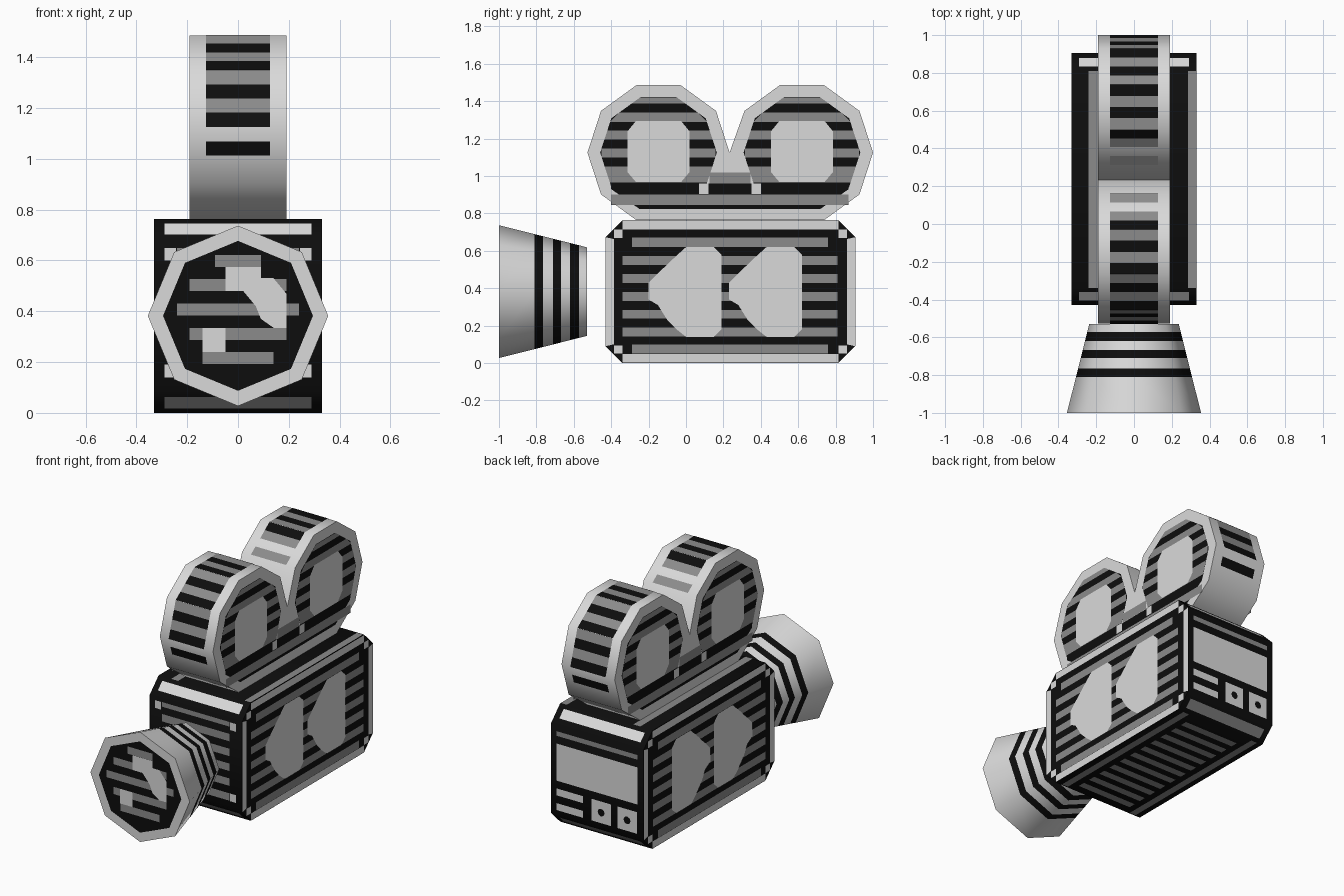
import bpy, bmesh, math
from mathutils import Vector

if "Cube" in bpy.data.objects:
    bpy.data.objects.remove(bpy.data.objects["Cube"])


def material(name, v):
    m = bpy.data.materials.new(name)
    m.diffuse_color = (v, v, v, 1)
    m.use_nodes = True
    m.node_tree.nodes["Principled BSDF"].inputs["Base Color"].default_value = m.diffuse_color
    return m


BLACK = material("black", 0.004)
MID = material("mid_grey", 0.26)
LIGHT = material("light_grey", 0.70)


def finish(name, bm, mats, smooth=True):
    me = bpy.data.meshes.new(name)
    bm.to_mesh(me)
    bm.free()
    ob = bpy.data.objects.new(name, me)
    bpy.context.collection.objects.link(ob)
    for m in mats:
        me.materials.append(m)
    if smooth:
        bpy.ops.object.select_all(action='DESELECT')
        ob.select_set(True)
        bpy.context.view_layer.objects.active = ob
        bpy.ops.object.shade_smooth_by_angle(angle=math.radians(50))
    return ob


def prism(name, profile, half, mat):
    """Extrude a (y, z) profile across x."""
    bm = bmesh.new()
    f = bm.faces.new([bm.verts.new((-half, y, z)) for y, z in profile])
    ext = bmesh.ops.extrude_face_region(bm, geom=[f])
    bmesh.ops.translate(bm, vec=(2 * half, 0, 0),
                        verts=[g for g in ext["geom"] if isinstance(g, bmesh.types.BMVert)])
    bmesh.ops.recalc_face_normals(bm, faces=bm.faces)
    return finish(name, bm, [mat])


def plates(name, mat, polys, to3d, normal, lift):
    """Thin painted details: 2D polygons placed on a plane, lifted slightly."""
    bm = bmesh.new()
    n = Vector(normal).normalized()
    for p in polys:
        f = bm.faces.new([bm.verts.new(Vector(to3d(a, b)) + n * lift) for a, b in p])
        f.normal_update()
        if f.normal.dot(n) < 0:
            f.normal_flip()
    return finish(name, bm, [mat], False)


def rect(a0, b0, a1, b1):
    return [(a0, b0), (a1, b0), (a1, b1), (a0, b1)]


def ngon(cy, cz, r, n):
    return [(cy + r * math.cos(2 * math.pi * k / n), cz + r * math.sin(2 * math.pi * k / n)) for k in range(n)]


# ---- camera body: chamfered block
Y0, Y1, H, C, W = -0.43, 0.905, 0.763, 0.09, 0.33
prism("camera_body", [(Y0 + C, 0), (Y1 - C, 0), (Y1, C), (Y1, H - C), (Y1 - C, H),
                      (Y0 + C, H), (Y0, H - C), (Y0, C)], W, BLACK)

# body side patterns
frame = [[(Y0, C), (Y0 + .045, C + .01), (Y0 + .045, H - C - .01), (Y0, H - C)],
         [(Y1, C), (Y1 - .045, C + .01), (Y1 - .045, H - C - .01), (Y1, H - C)],
         rect(Y0 + C, 0.003, Y1 - C, 0.048), rect(Y0 + C, H - .048, Y1 - C, H - .003)]
for y in (Y0 + .045, Y1 - .09):
    for z in (.05, H - .095):
        frame.append(rect(y, z, y + .045, z + .045))
bars = [rect(-.29, .05, .76, .10), rect(-.29, .62, .76, .67)]
bars += [rect(-.34, .141 + .096 * k, .81, .189 + .096 * k) for k in range(5)]
arrow = [(0, .62), (.15, .62), (.19, .58), (.19, .18), (.15, .14), (0, .14), (-.05, .18),
         (-.10, .23), (-.15, .31), (-.20, .34), (-.20, .43), (-.15, .48), (-.05, .575)]
arrows = [[(y + d, z) for y, z in arrow] for d in (0, .43)]
for s, side in ((1, "right"), (-1, "left")):
    on_side = lambda a, b: (s * W, a, b)
    plates(f"body_frame_{side}", LIGHT, frame, on_side, (s, 0, 0), .002)
    plates(f"body_bars_{side}", MID, bars, on_side, (s, 0, 0), .002)
    plates(f"body_arrows_{side}", LIGHT, arrows, on_side, (s, 0, 0), .005)

# bars on the four chamfers
for ye, dy in ((Y0, 1), (Y1, -1)):
    for up in (0, 1):
        def on_chamfer(a, t):
            z = C * (1 - t)
            return (a, ye + dy * C * t, H - z if up else z)
        plates("chamfer_bar", LIGHT if up else MID, [rect(-.29, .3, .29, .8)], on_chamfer,
               (0, -dy, 1 if up else -1), .002)

# body front, top and underside patterns
front = lambda a, b: (a, Y0, b)
plates("front_bars", MID, [rect(-.24, .141 + .096 * k, .24, .189 + .096 * k) for k in range(5)]
       + [rect(-.24, .62, .24, .65)], front, (0, -1, 0), .002)
plates("front_corner_marks", LIGHT, [rect(x, z, x + .045, z + .05) for x in (-.29, .245) for z in (.14, .60)],
       front, (0, -1, 0), .004)
plates("top_strips", MID, [rect(-.24, -.34, -.19, .81), rect(.285, -.34, .328, .81)],
       lambda a, b: (a, b, H), (0, 0, 1), .002)
plates("underside_bars", MID, [rect(-.2, -.28 + .096 * k, .2, -.232 + .096 * k) for k in range(11)]
       + [rect(x, -.33, x + .045, .81) for x in (-.29, .245)], lambda a, b: (a, b, 0), (0, 0, -1), .002)

# back panel, slots and buttons
back = lambda a, b: (a, Y1, b)
buttons = [(-.03, .19), (-.215, .19)]
plates("back_panel", LIGHT, [rect(-.29, .31, .29, .55), rect(.10, .215, .29, .26), rect(.10, .12, .29, .165)]
       + [rect(x - .07, z - .07, x + .07, z + .07) for x, z in buttons], back, (0, 1, 0), .002)
plates("back_button_dots", BLACK, [ngon(x, z, .025, 8) for x, z in buttons], back, (0, 1, 0), .005)
plates("back_top_bar", MID, [rect(-.29, .60, .29, .63)], back, (0, 1, 0), .002)

# ---- film magazine: two joined ten-sided reels
R, ZC, REELS, MW = 0.38, 1.125, (-0.147, 0.62), 0.19
left, right = ngon(REELS[0], ZC, R, 10), ngon(REELS[1], ZC, R, 10)
prism("film_magazine", left[0:9] [:8] + right[8:10] + right[0:5], MW, LIGHT)

# magazine side patterns
RI = .312
inset = [ngon(c, ZC, RI, 10) for c in REELS]
base = [(-.40, .96), (-.40, .93), (-.25, .825), (.72, .825), (.87, .93), (.87, .96)]
reel_bars = [rect(-.40, .845, .87, .90), rect(.125, .96, .345, 1.02)]
hubs = [rect(.07, .905, .12, .96), rect(.35, .905, .40, .96)]


def half_width(z):
    d = abs(z - ZC)
    a, b = (RI * math.sin(math.radians(q)) for q in (36, 72))
    c, e = (RI * math.cos(math.radians(q)) for q in (36, 72))
    return RI + (c - RI) * d / a if d < a else c + (e - c) * min(1, (d - a) / (b - a))


for c in REELS:
    for z0, z1 in ((1.387, 1.42), (1.29, 1.34), (1.195, 1.243), (1.10, 1.147), (.965, 1.05)):
        w0, w1 = half_width(z0), half_width(z1)
        reel_bars.append([(c - w0, z0), (c + w0, z0), (c + w1, z1), (c - w1, z1)])
    hubs.append([(c - .165, 1.02), (c - .12, .967), (c + .12, .967), (c + .165, 1.02),
                 (c + .165, 1.24), (c + .12, 1.295), (c - .12, 1.295), (c - .165, 1.24)])
for s, side in ((1, "right"), (-1, "left")):
    on_mag = lambda a, b: (s * MW, a, b)
    plates(f"reel_recess_{side}", BLACK, inset + [base], on_mag, (s, 0, 0), .002)
    plates(f"reel_bars_{side}", MID, reel_bars, on_mag, (s, 0, 0), .004)
    plates(f"reel_hubs_{side}", LIGHT, hubs, on_mag, (s, 0, 0), .006)

# stripes around the reel rims, mirrored from one reel to the other
seg = 2 * R * math.sin(math.pi / 10)
for c, m in ((REELS[0], 1), (REELS[1], -1)):
    ring = ngon(0, ZC, R, 10)
    stripes = [(4, MID)] + [(q, BLACK if q % 4 in (1, 3) else MID) for q in range(6, 20)] + [(21, BLACK)]
    for q, mat in stripes:
        k, t = q // 4, (q % 4) / 4
        a, b = Vector(ring[k]), Vector(ring[(k + 1) % 10])
        mid = (a + b) / 2
        plates("rim_stripe", mat, [rect(-.126, t, .126, t + .25)],
               lambda x, u: (x, c + m * (a + (b - a) * u)[0], (a + (b - a) * u)[1]),
               (0, m * mid[0], mid[1] - ZC), .002)

# ---- lens hood: eight-sided cone with black bands
LZ = 0.382
bm = bmesh.new()
rings = []
for y in (-1, -.81, -.765, -.71, -.667, -.62, -.572, -.53):
    r = .355 + (.237 - .355) * (y + 1) / .47
    rings.append([bm.verts.new((a, y, b)) for a, b in ngon(0, LZ, r, 8)])
for i in range(len(rings) - 1):
    for k in range(8):
        j = (k + 1) % 8
        f = bm.faces.new([rings[i][k], rings[i][j], rings[i + 1][j], rings[i + 1][k]])
        f.material_index = i % 2
bm.faces.new(rings[-1])
inner = [bm.verts.new((a, -1, b)) for a, b in ngon(0, LZ, .295, 8)]
for k in range(8):
    j = (k + 1) % 8
    bm.faces.new([rings[0][k], rings[0][j], inner[j], inner[k]])
bm.faces.new(inner).material_index = 1
bmesh.ops.recalc_face_normals(bm, faces=bm.faces)
finish("lens_hood", bm, [LIGHT, BLACK])

# glass reflections
glass = lambda a, b: (a, -.998, b)
plates("glass_bars", MID, [rect(-w, z, w, z + .047) for w, z in
                           ((.09, .575), (.19, .48), (.24, .383), (.19, .287), (.14, .192))],
       glass, (0, -1, 0), .004)
plates("glass_highlights", LIGHT,
       [[(-.05, .575), (.09, .575), (.09, .53), (.14, .53), (.19, .47), (.19, .335), (.14, .335),
         (.09, .37), (.07, .42), (.02, .48), (-.05, .48)], rect(-.14, .24, -.05, .335)],
       glass, (0, -1, 0), .006)
